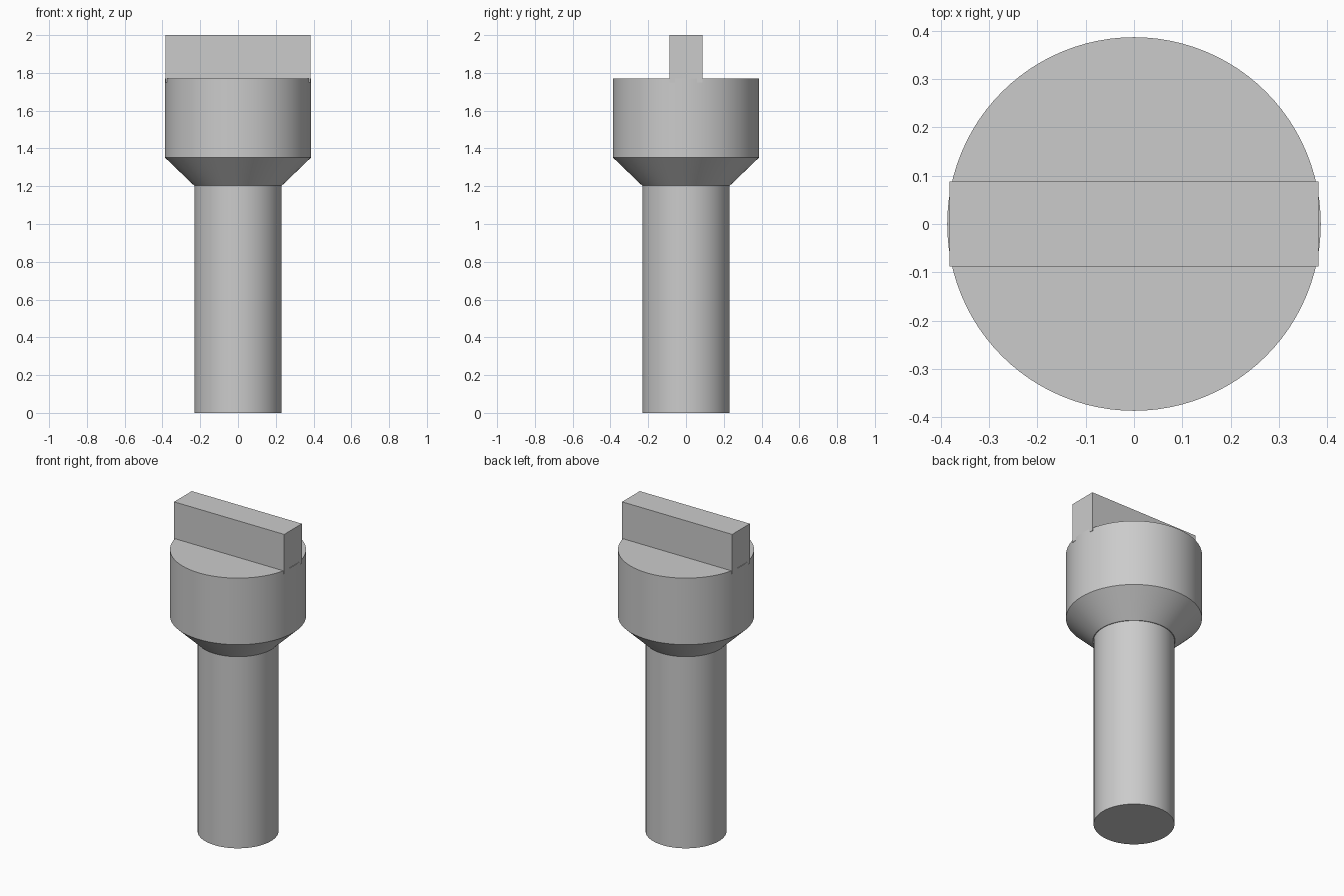
import bpy
import bmesh
import math

cube = bpy.data.objects.get("Cube")
if cube:
    bpy.data.objects.remove(cube, do_unlink=True)

SHAFT_R, HEAD_R = 0.23, 0.387
SIDES = 96

# Plain grey material
grey = bpy.data.materials.new("grey metal")
grey.use_nodes = True
colour = (0.6, 0.6, 0.6, 1)
grey.diffuse_color = colour
grey.node_tree.nodes["Principled BSDF"].inputs["Base Color"].default_value = colour


def round_part(name, r_bottom, r_top, z_bottom, z_top):
    bpy.ops.mesh.primitive_cone_add(
        vertices=SIDES, radius1=r_bottom, radius2=r_top,
        depth=z_top - z_bottom, location=(0, 0, (z_bottom + z_top) / 2))
    obj = bpy.context.object
    obj.name = name
    obj.data.materials.append(grey)
    bpy.ops.object.shade_smooth_by_angle(angle=math.radians(30))
    return obj


# Shaft
round_part("shaft", SHAFT_R, SHAFT_R, 0, 1.205)

# Head: flared collar below a straight drum, in one closed piece
head = round_part("head", SHAFT_R + 0.004, HEAD_R, 1.205, 1.352)
bm = bmesh.new()
bm.from_mesh(head.data)
top = max(bm.faces, key=lambda f: f.calc_center_median().z)
drum = bmesh.ops.extrude_face_region(bm, geom=[top])["geom"]
bmesh.ops.translate(bm, vec=(0, 0, 1.77 - 1.352),
                    verts=[v for v in drum if isinstance(v, bmesh.types.BMVert)])
bmesh.ops.delete(bm, geom=[top], context="FACES_ONLY")
for face in bm.faces:
    face.smooth = len(face.verts) == 4
bm.to_mesh(head.data)
bm.free()
bpy.context.view_layer.objects.active = head
bpy.ops.object.shade_smooth_by_angle(angle=math.radians(30))

# Drive tang: flat bar set slightly into the head
bpy.ops.mesh.primitive_cube_add(size=1, location=(0, 0, (1.75 + 2) / 2))
tang = bpy.context.object
tang.name = "drive_tang"
tang.dimensions = (0.765, 0.176, 0.25)
bpy.ops.object.transform_apply(location=False, rotation=False, scale=True)
tang.data.materials.append(grey)
